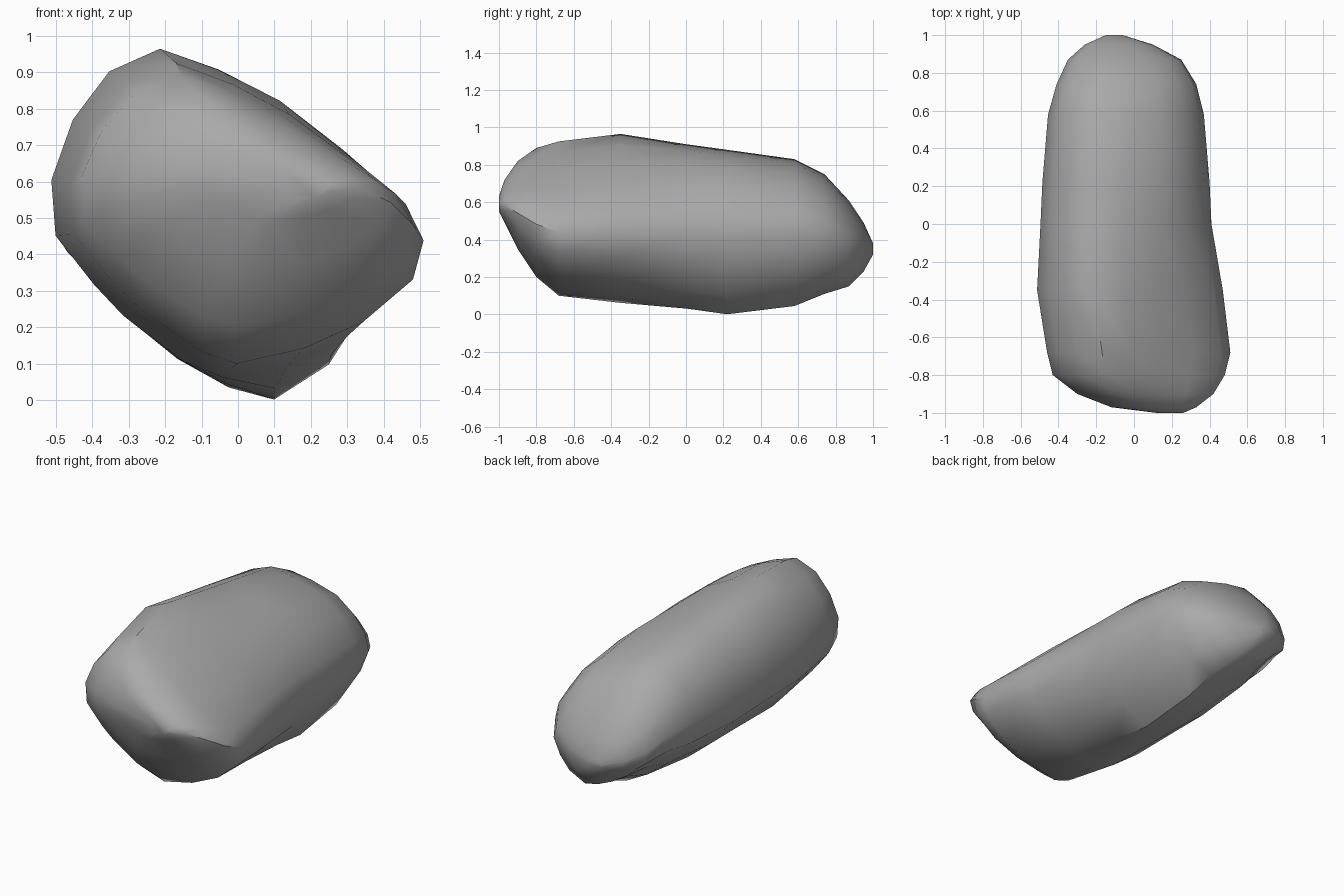
import bpy
import bmesh
import math
from mathutils import Vector

default_cube = bpy.data.objects.get("Cube")
if default_cube:
    bpy.data.objects.remove(default_cube, do_unlink=True)


def make_material(name, colour):
    material = bpy.data.materials.new(name)
    material.use_nodes = True
    material.diffuse_color = colour
    shader = next(n for n in material.node_tree.nodes if n.type == "BSDF_PRINCIPLED")
    shader.inputs["Base Color"].default_value = colour
    shader.inputs["Roughness"].default_value = 0.9
    return material


# Boulder outlines at the two ends, in a unit square, starting at the ridge
FRONT_OUTLINE = [
    (.3, 1), (.16, .93), (.06, .78), (0, .6), (.01, .43), (.12, .27),
    (.2, .18), (.37, .04), (.47, 0), (.66, .05), (.83, .14), (.97, .28),
    (1, .41), (.95, .53), (.8, .68), (.62, .83), (.46, .93)]
BACK_OUTLINE = [
    (.32, 1), (.17, .94), (.06, .81), (0, .62), (.02, .46), (.12, .36),
    (.2, .26), (.36, .13), (.52, .04), (.66, 0), (.83, .11), (.93, .27),
    (1, .47), (.97, .62), (.87, .77), (.72, .9), (.5, .97)]

# Extents along the length: y, left x, right x, bottom z, top z
STATIONS = [
    (-1, .12, .26, .55, .63), (-.97, -.12, .33, .49, .72),
    (-.9, -.3, .42, .35, .82), (-.8, -.43, .48, .2, .89),
    (-.68, -.46, .51, .1, .925), (-.35, -.513, .47, .055, .965),
    (0, -.495, .41, .02, .91), (.22, -.485, .4, 0, .88),
    (.58, -.455, .37, .045, .83), (.74, -.41, .33, .11, .75),
    (.87, -.35, .25, .15, .61), (.95, -.26, .1, .23, .49),
    (1, -.15, -.06, .32, .38)]


def section_points(station):
    y, left, right, bottom, top = station
    blend = min(max((y + .6) / .9, 0), 1)
    blend = blend * blend * (3 - 2 * blend)
    for front, back in zip(FRONT_OUTLINE, BACK_OUTLINE):
        u, v = Vector(front).lerp(Vector(back), blend)
        yield left + u * (right - left), y, bottom + v * (top - bottom)


# Loft the sections and close both ends
bm = bmesh.new()
rings = [[bm.verts.new(p) for p in section_points(s)] for s in STATIONS]
count = len(FRONT_OUTLINE)
for ring, following in zip(rings, rings[1:]):
    for i in range(count):
        j = (i + 1) % count
        bm.faces.new((ring[i], ring[j], following[j], following[i]))
bm.faces.new(rings[0])
bm.faces.new(rings[-1])
bmesh.ops.recalc_face_normals(bm, faces=bm.faces)

mesh = bpy.data.meshes.new("boulder")
bm.to_mesh(mesh)
bm.free()
mesh.materials.append(make_material("stone grey", (.4, .4, .4, 1)))
boulder = bpy.data.objects.new("boulder", mesh)
bpy.context.collection.objects.link(boulder)

# Smooth stone with a few sharp breaks
bpy.context.view_layer.objects.active = boulder
boulder.select_set(True)
bpy.ops.object.shade_smooth_by_angle(angle=math.radians(40))
